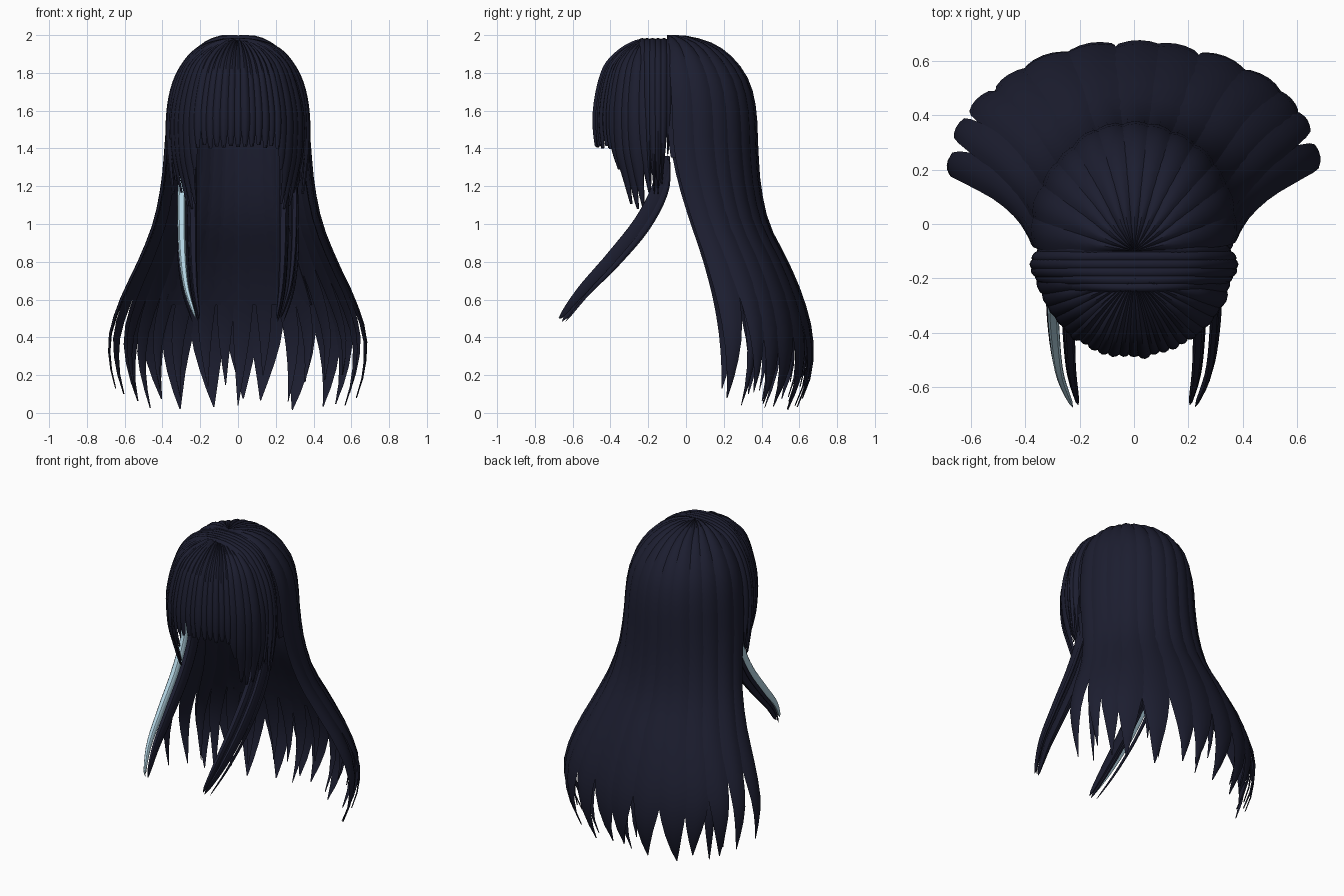
import bpy, bmesh, math, random
from mathutils import Vector

random.seed(4)
cube = bpy.data.objects.get("Cube")
if cube:
    bpy.data.objects.remove(cube)


def material(name, colour):
    m = bpy.data.materials.new(name)
    m.use_nodes = True
    m.diffuse_color = (*colour, 1)
    bsdf = m.node_tree.nodes["Principled BSDF"]
    bsdf.inputs["Base Color"].default_value = (*colour, 1)
    bsdf.inputs["Roughness"].default_value = .7
    return m


navy = material("dark navy", (.0115, .0125, .029))
pale = material("pale blue", (.46, .67, .78))

# Hair envelopes: height, side half width, centre y, far y
BACK = [(1.975, 0, -.1, -.1), (1.975, .09, -.09, 0), (1.94, .18, -.08, .13),
        (1.865, .26, -.07, .235), (1.75, .325, -.06, .315), (1.6, .357, -.05, .352),
        (1.4, .372, -.04, .362), (1.2, .392, 0, .377), (1, .435, .06, .422),
        (.8, .515, .13, .522), (.6, .61, .18, .605), (.4, .672, .2, .655),
        (.2, .66, .19, .65), (.01, .6, .16, .58)]
FRONT = [(1.962, 0, -.2, -.2), (1.95, .1, -.19, -.27), (1.895, .21, -.17, -.36),
         (1.8, .29, -.15, -.432), (1.6, .345, -.14, -.474), (1.4, .345, -.13, -.468),
         (1.25, .32, -.13, -.43), (1.08, .28, -.13, -.38)]
BAND = [(1.968, 0, -.15, -.3), (1.96, .1, -.15, -.3), (1.925, .2, -.15, -.3),
        (1.86, .27, -.15, -.31), (1.75, .33, -.15, -.31), (1.6, .362, -.15, -.31),
        (1.4, .366, -.15, -.29), (1.16, .34, -.15, -.25)]


def sample(table, t):
    """Smooth interpolation through the rows of a table."""
    f = min(max(t, 0), 1) * (len(table) - 1)
    i = min(int(f), len(table) - 2)
    f -= i
    a, b, c, d = (Vector(table[min(max(i + k, 0), len(table) - 1)]) for k in (-1, 0, 1, 2))
    return b + f * .5 * (c - a + f * (2 * a - 5 * b + 4 * c - d + f * (3 * (b - c) + d - a)))


def envelope(table, angle, t, lift):
    """Point on an envelope, lifted outward."""
    z, half, cy, far = sample(table, t)
    p = Vector((half * math.sin(angle), cy + (far - cy) * math.cos(angle), z))
    out = p - Vector((0, cy, min(z, 1.6)))
    return p + out.normalized() * lift


def skin(bm, rings):
    """Closed tube through equal rings of points."""
    rows = [[bm.verts.new(p) for p in ring] for ring in rings]
    n = len(rows[0])
    for a, b in zip(rows, rows[1:]):
        for i in range(n):
            j = (i + 1) % n
            bm.faces.new((a[i], a[j], b[j], b[i]))
    bm.faces.new(rows[0][::-1])
    bm.faces.new(rows[-1])


def lock(bm, table, angle, half, end, thick=.014, lift=0, taper=.75, tip=.03, sway=0, rows=26):
    """Leaf-shaped lock lying on an envelope."""
    rings = []
    for r in range(rows + 1):
        u = r / rows
        k = max(0, (u - taper) / (1 - taper))
        w = 1 - (1 - tip) * k ** 1.6
        mid = math.radians(angle + sway * k)
        outer = [(v / 2, thick * (1 - v * v / 4)) for v in range(-2, 3)]
        inner = [(v / 2, -thick * .35) for v in (1, 0, -1)]
        rings.append([envelope(table, mid + math.radians(half) * w * v, u * end,
                               lift + d * (.3 + .7 * w)) for v, d in outer + inner])
    skin(bm, rings)


def shell(bm, table, half, end, lift, cols=40, rows=20):
    """Thin curved sheet under the locks."""
    angles = [math.radians(half) * (2 * c / cols - 1) for c in range(cols + 1)]
    rings = []
    for r in range(rows + 1):
        t = end * r / rows
        rings.append([envelope(table, a, t, lift) for a in angles]
                     + [envelope(table, a, t, lift - .01) for a in reversed(angles)])
    skin(bm, rings)


def strand(bm, path, wide, deep, rows=22):
    """Free hanging flat strand, widest in its upper part."""
    section = [(-1, -.6), (-.6, -1), (.6, -1), (1, -.6), (1, .6), (.6, 1), (-.6, 1), (-1, .6)]
    rings = []
    for r in range(rows + 1):
        t = r / rows
        p = sample(path, t)
        along = (sample(path, t + .02) - sample(path, t - .02)).normalized()
        side = Vector((1, 0, 0))
        across = along.cross(side).normalized()
        w = .06 + .94 * math.sin(math.pi * min(1, .25 + .75 * t)) ** .6 if t < .99 else .04
        rings.append([p + side * wide * w * a + across * deep * w * b for a, b in section])
    skin(bm, rings)


def finish(bm, name, mat):
    bmesh.ops.recalc_face_normals(bm, faces=bm.faces)
    mesh = bpy.data.meshes.new(name)
    bm.to_mesh(mesh)
    bm.free()
    mesh.materials.append(mat)
    ob = bpy.data.objects.new(name, mesh)
    bpy.context.collection.objects.link(ob)
    bpy.ops.object.select_all(action='DESELECT')
    ob.select_set(True)
    bpy.context.view_layer.objects.active = ob
    bpy.ops.object.shade_smooth_by_angle(angle=math.radians(40))


# Scalp under the locks
bm = bmesh.new()
shell(bm, BACK, 180, .3, -.012)
shell(bm, BACK, 97, .48, -.01)
shell(bm, BACK, 40, .78, -.01)
shell(bm, FRONT, 95, .6, -.01)
finish(bm, "scalp", navy)

# Long back hair: broad outer locks, slightly slimmer toward the sides
bm = bmesh.new()
for i in range(-6, 7):
    taper = {4: .72, 5: .66, 6: .72}.get(abs(i), .77)
    lock(bm, BACK, i * 14.2 + random.uniform(-1.5, 1.5), 9.5,
         random.uniform(.965, 1) - .02 * (abs(i) > 4), lift=random.uniform(.001, .011),
         taper=taper, sway=random.uniform(-4, 4))
finish(bm, "back_hair_outer", navy)

# Finer layer behind the gaps
bm = bmesh.new()
for i in range(-6, 7):
    lock(bm, BACK, i * 10.6 + 4, 6.5, random.uniform(.92, .99),
         lift=-.016, taper=.66, sway=random.uniform(-5, 5))
finish(bm, "back_hair_inner", navy)

# Bands of hair running from the parting down over the ears
bm = bmesh.new()
for s in (-1, 1):
    for angle, end in ((58, .9), (69, .95), (80, 1), (91, 1), (102, .96), (113, .88), (124, .8)):
        lock(bm, BAND, s * angle, 9, end, lift=.003, taper=.74, tip=.1)
finish(bm, "ear_locks", navy)

# Blunt fringe
bm = bmesh.new()
for i in range(-6, 7):
    lock(bm, FRONT, i * 6.2, 4.2, random.uniform(.7, .716), thick=.016,
         lift=random.uniform(-.004, .006), taper=.84, tip=.4)
finish(bm, "fringe", navy)

# Longer locks framing the face
bm = bmesh.new()
for s in (-1, 1):
    for angle, end in ((42, .82), (50, .97), (58, 1), (66, .98), (75, .92), (84, .95)):
        lock(bm, FRONT, s * angle, 7, end, thick=.016, lift=random.uniform(-.002, .006),
             taper=.72, tip=.2, sway=s * 2)
finish(bm, "face_framing_locks", navy)

# Forward swept side strands
SWEEP = [(-.13, 1.36), (-.14, 1.2), (-.235, 1.01), (-.39, .82), (-.55, .65), (-.67, .5)]


def sweep(x, tip_x, bend=0, dy=0, dz=0):
    n = len(SWEEP) - 1
    return [(x + (tip_x - x) * (i / n) ** 4.5 + bend * math.sin(math.pi * i / n), y + dy, z + dz)
            for i, (y, z) in enumerate(SWEEP)]


bm = bmesh.new()
for s in (-1, 1):
    strand(bm, sweep(s * .24, s * .205, dy=.006), .022, .046)
    strand(bm, sweep(s * .255, s * .21, dy=.015, dz=-.015), .014, .036)
    strand(bm, sweep(s * .3, s * .24, s * .02, dy=.03, dz=-.02), .006, .014)
strand(bm, sweep(.3, .225), .016, .04)
finish(bm, "side_strands", navy)

# Coloured strand on the right side
bm = bmesh.new()
strand(bm, sweep(-.295, -.225, -.005, dy=-.003, dz=.003), .021, .026)
finish(bm, "pale_strand", pale)
